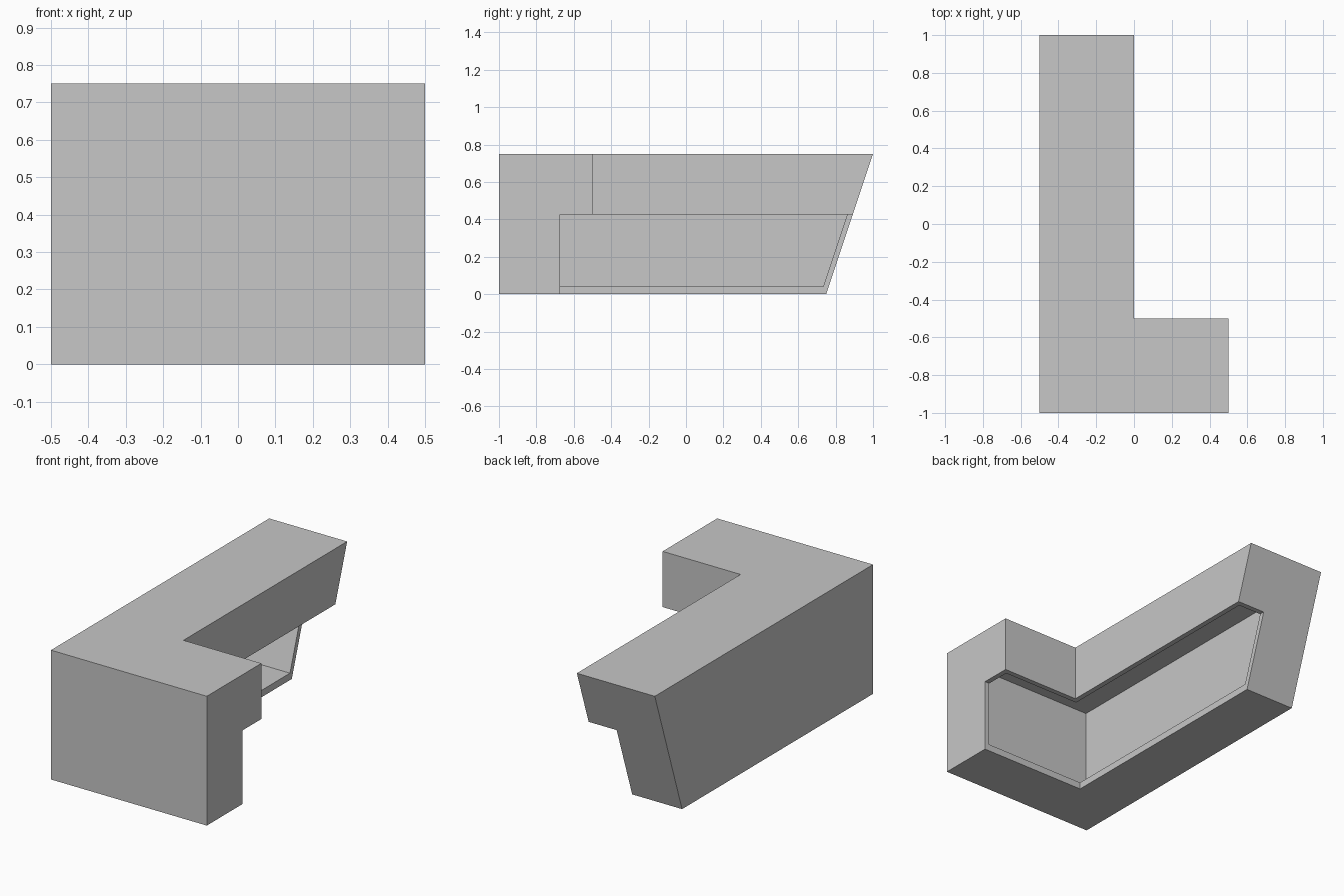
import bpy
import bmesh

cube = bpy.data.objects.get("Cube")
if cube:
    bpy.data.objects.remove(cube, do_unlink=True)

WALL = 0.03
FLOOR = 0.04
STEP = 0.427
TOP = 0.75


def back_y(z):
    """Position of the sloping back end at a given height."""
    return 0.75 + z / 3


def l_prism(name, z0, z1, notch_x, notch_y, inset=0.0):
    """Upright L-plan block with a sloping back end."""
    x0, x1, y0 = -0.5 + inset, 0.5 - inset, -1 + inset
    bm = bmesh.new()
    rings = []
    for z in (z0, z1):
        yb = back_y(z) - inset
        plan = [(x0, y0), (x1, y0), (x1, notch_y),
                (notch_x, notch_y), (notch_x, yb), (x0, yb)]
        rings.append([bm.verts.new((x, y, z)) for x, y in plan])
    low, high = rings
    bm.faces.new(low[::-1])
    bm.faces.new(high)
    for i in range(len(low)):
        j = (i + 1) % len(low)
        bm.faces.new((low[i], low[j], high[j], high[i]))
    bmesh.ops.recalc_face_normals(bm, faces=bm.faces)
    mesh = bpy.data.meshes.new(name)
    bm.to_mesh(mesh)
    bm.free()
    obj = bpy.data.objects.new(name, mesh)
    bpy.context.collection.objects.link(obj)
    return obj


def combine(target, tool, operation):
    """Apply a boolean and discard the tool object."""
    tool.hide_render = True
    mod = target.modifiers.new(operation.lower(), 'BOOLEAN')
    mod.operation = operation
    mod.solver = 'EXACT'
    mod.object = tool
    bpy.context.view_layer.objects.active = target
    bpy.ops.object.modifier_apply(modifier=mod.name)
    bpy.data.objects.remove(tool, do_unlink=True)


# Light grey finish
grey = bpy.data.materials.new("light_grey")
grey.use_nodes = True
colour = (0.57, 0.57, 0.57, 1)
grey.diffuse_color = colour
grey.node_tree.nodes["Principled BSDF"].inputs["Base Color"].default_value = colour

# Counter body: narrow base under a wider overhanging top
counter = l_prism("counter_shell", 0, STEP, -0.18, -0.675)
upper = l_prism("counter_top", STEP, TOP, 0, -0.5)
combine(counter, upper, 'UNION')

# Hollow inside, open towards the inner side of the L
cavity = l_prism("cavity_cutter", FLOOR, TOP - 0.035,
                 -WALL, -0.5 - WALL, WALL)
combine(counter, cavity, 'DIFFERENCE')

counter.data.materials.clear()
counter.data.materials.append(grey)
for face in counter.data.polygons:
    face.material_index = 0
    face.use_smooth = False
